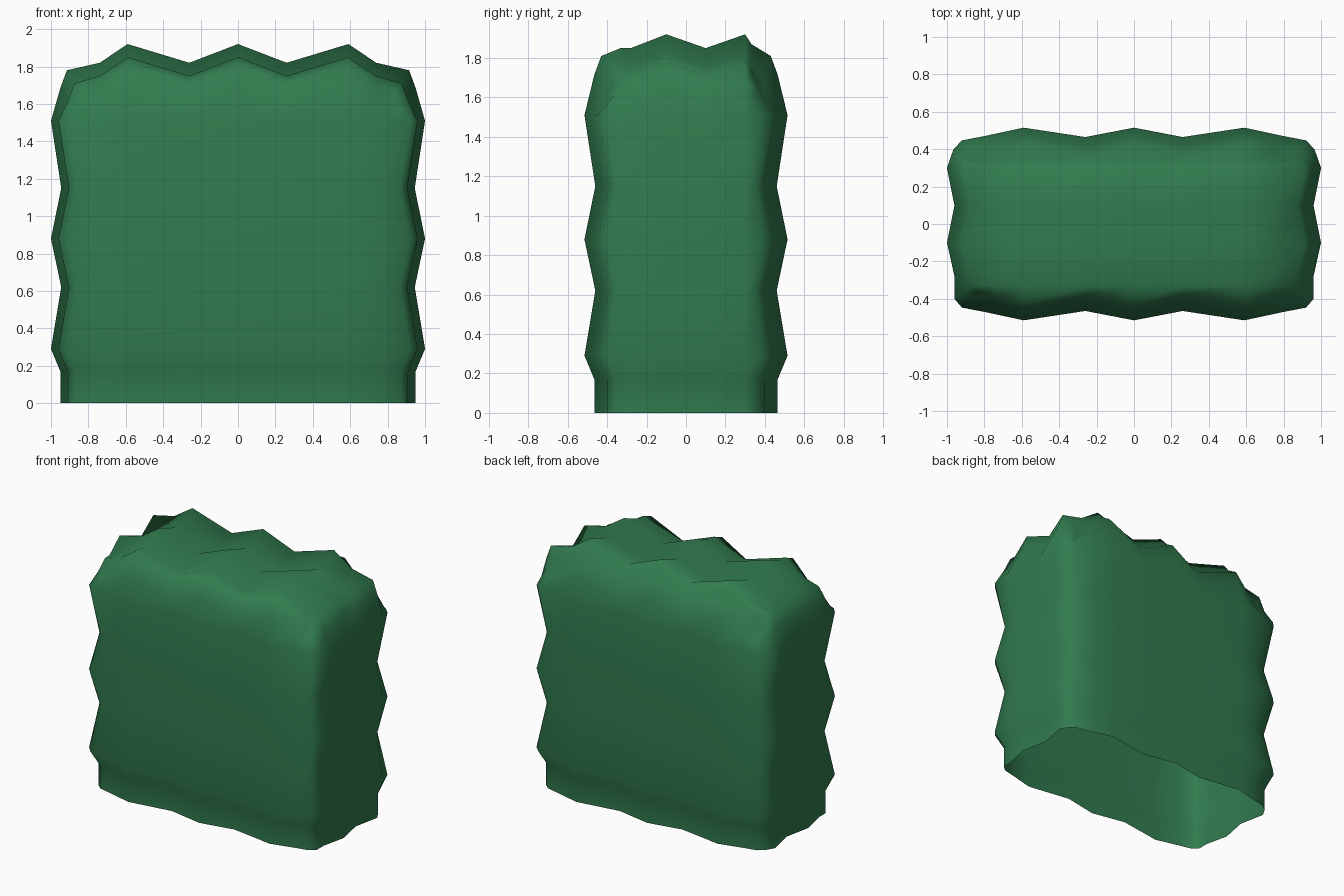
import bpy, bmesh

if "Cube" in bpy.data.objects:
    bpy.data.objects.remove(bpy.data.objects["Cube"])

# Wavy, clipped hedge block: lattice box shell whose walls ripple in both directions, open underneath
XS = [-.92, -.79, -.59, -.26, 0, .26, .59, .79, .92]
YS = [-.445, -.4, -.28, -.1, .1, .3, .4, .45]
ZS = [0, .17, .29, .62, .88, 1.15, 1.51, 1.68, 1.78]
WALL_X = [.92, .96, .96, 1.0, .96, 1.0, .965, .92]               # half width at each y level
WALL_Y = [.447, .472, .515, .465, .515, .465, .515, .472, .447]  # half depth at each x level
DIP_Z = [.05, .05, 0, .055, 0, .055, 0, .05, .085]               # inward ripple at each z level
TOP_X = [1.78, 1.82, 1.92, 1.82, 1.92, 1.82, 1.92, 1.82, 1.78]   # height at each x level
DIP_Y = [.11, .07, .07, 0, .07, 0, .05, .11]                     # top ripple at each y level
NX, NY, NZ = len(XS) - 1, len(YS) - 1, len(ZS) - 1


def place(i, j, k):
    """Position of one lattice point on the shell."""
    x, y, z = XS[i], YS[j], ZS[k]
    dip = DIP_Z[k]
    if i in (0, NX):
        x = (WALL_X[j] - dip) * (1 if i else -1)
    elif i in (1, NX - 1):
        x -= dip * .6 * (1 if x > 0 else -1)
    if j in (0, NY):
        y = (WALL_Y[i] - dip) * (1 if j else -1)
    elif j in (1, NY - 1):
        y -= dip * .8 * (1 if y > 0 else -1)
    top = TOP_X[i] - DIP_Y[j]
    if k == NZ:
        z = top
    elif k == NZ - 1:
        z = top - .095
    return x, y, z


bm = bmesh.new()
points = {}


def vert(c):
    if c not in points:
        points[c] = bm.verts.new(place(*c))
    return points[c]


def sheet(nu, nv, to_index):
    for u in range(nu):
        for v in range(nv):
            bm.faces.new([vert(to_index(a, b)) for a, b in
                          ((u, v), (u + 1, v), (u + 1, v + 1), (u, v + 1))])


sheet(NX, NY, lambda u, v: (u, v, NZ))       # top
sheet(NX, NZ, lambda u, v: (u, 0, v))        # front
sheet(NX, NZ, lambda u, v: (NX - u, NY, v))  # back
sheet(NY, NZ, lambda u, v: (NX, u, v))       # right
sheet(NY, NZ, lambda u, v: (0, NY - u, v))   # left
for f in bm.faces:
    f.smooth = True

mesh = bpy.data.meshes.new("hedge")
bm.to_mesh(mesh)
bm.free()
hedge = bpy.data.objects.new("hedge", mesh)
bpy.context.collection.objects.link(hedge)

# Leaf colour
leaf = bpy.data.materials.new("leaf green")
leaf.diffuse_color = (.031, .20, .078, 1)
leaf.use_nodes = True
leaf.node_tree.nodes["Principled BSDF"].inputs["Base Color"].default_value = leaf.diffuse_color
mesh.materials.append(leaf)
